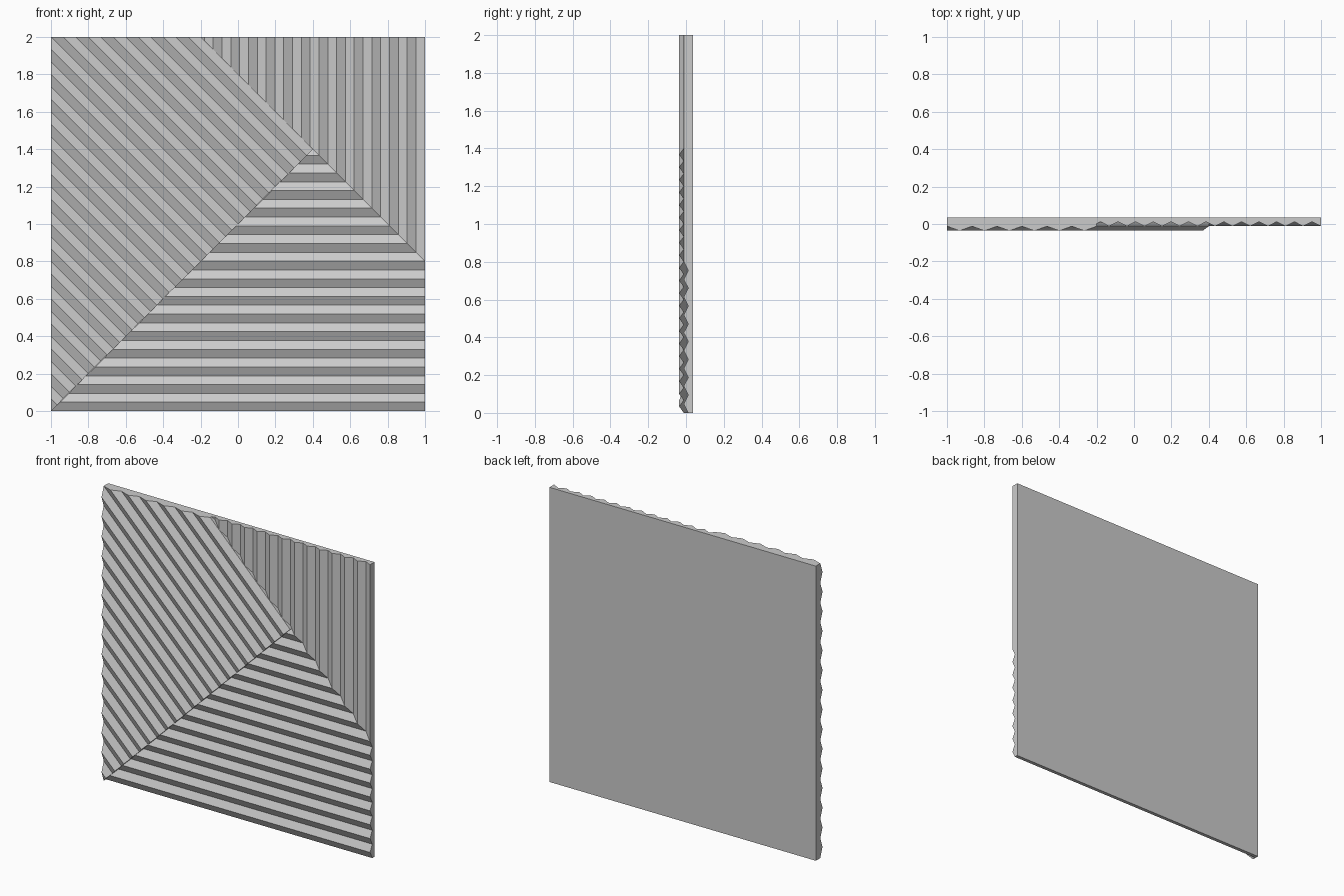
import bpy, bmesh
from math import sqrt
from mathutils import Vector

if "Cube" in bpy.data.objects:
    bpy.data.objects.remove(bpy.data.objects["Cube"])

STEP = 0.8 / 6 / sqrt(2) / 2          # half a ridge period
BACK, DEEP, MID, TOP = 0.036, 0.012, -0.012, -0.036
EPS = 1e-4

# cutting planes: (point, normal), the normal side is removed
BOX = [((-1, 0, 0), (-1, 0, 0)), ((1, 0, 0), (1, 0, 0)),
       ((0, 0, 0), (0, 0, -1)), ((0, 0, 2), (0, 0, 1))]
DIAG_UP = (-1, 0, 0), (-1, 0, 1)      # keeps the lower right
DIAG_UP_R = (-1, 0, 0), (1, 0, -1)    # keeps the upper left
DIAG_DN = (1, 0, 0.8), (1, 0, 1)      # keeps the lower left
DIAG_DN_R = (1, 0, 0.8), (-1, 0, -1)  # keeps the upper right


def add_object(bm, name):
    mesh = bpy.data.meshes.new(name)
    bm.to_mesh(mesh)
    bm.free()
    bpy.context.collection.objects.link(bpy.data.objects.new(name, mesh))


def on_rim(p):
    return abs(p.x) > 1 - EPS or p.z < EPS or p.z > 2 - EPS


def ridged_region(name, start, across, valley, ridge, cuts, inner_walls):
    """Zigzag sheet starting in a valley, trimmed to its region, with side walls."""
    bm = bmesh.new()
    n = Vector(across).normalized()
    along = Vector((-n.z, 0, n.x)) * 4
    rows = []
    for i in range(45):
        p = Vector(start) + n * STEP * i
        p.y = ridge if i % 2 else valley
        rows.append((bm.verts.new(p - along), bm.verts.new(p + along)))
    for a, b in zip(rows, rows[1:]):
        f = bm.faces.new((a[0], a[1], b[1], b[0]))
        f.normal_update()
        if f.normal.y > 0:
            f.normal_flip()
    for co, no in BOX + cuts:
        bmesh.ops.bisect_plane(bm, geom=bm.verts[:] + bm.edges[:] + bm.faces[:], dist=1e-6,
                               plane_co=co, plane_no=no, clear_outer=True)
    # side walls from the free edges
    walls = []
    for e in bm.edges:
        if len(e.link_loops) != 1:
            continue
        loop = e.link_loops[0]
        v1, v2 = loop.vert, loop.link_loop_next.vert
        if on_rim((v1.co + v2.co) / 2):
            walls.append((v1, v2, BACK))
        elif inner_walls:
            walls.append((v1, v2, DEEP))
    for v1, v2, y in walls:
        b1, b2 = (bm.verts.new((v.co.x, y, v.co.z)) for v in (v1, v2))
        bm.faces.new((v2, v1, b1, b2))
    bmesh.ops.remove_doubles(bm, verts=bm.verts[:], dist=1e-5)
    add_object(bm, name)


# raised diagonal ridges, then the two recessed regions
ridged_region("diagonal_ridges", (0.4, 0, 1.4), (-1, 0, -1), MID, TOP, [DIAG_UP_R, DIAG_DN], True)
ridged_region("vertical_ridges", (1.8, 0, 1), (-1, 0, 0), DEEP, MID, [DIAG_DN_R], False)
ridged_region("horizontal_ridges", (0, 0, 0), (0, 0, 1), DEEP, MID, [DIAG_UP, DIAG_DN], False)

# flat back
bm = bmesh.new()
bm.faces.new([bm.verts.new((x, BACK, z)) for x, z in ((1, 0), (-1, 0), (-1, 2), (1, 2))])
add_object(bm, "back_face")
